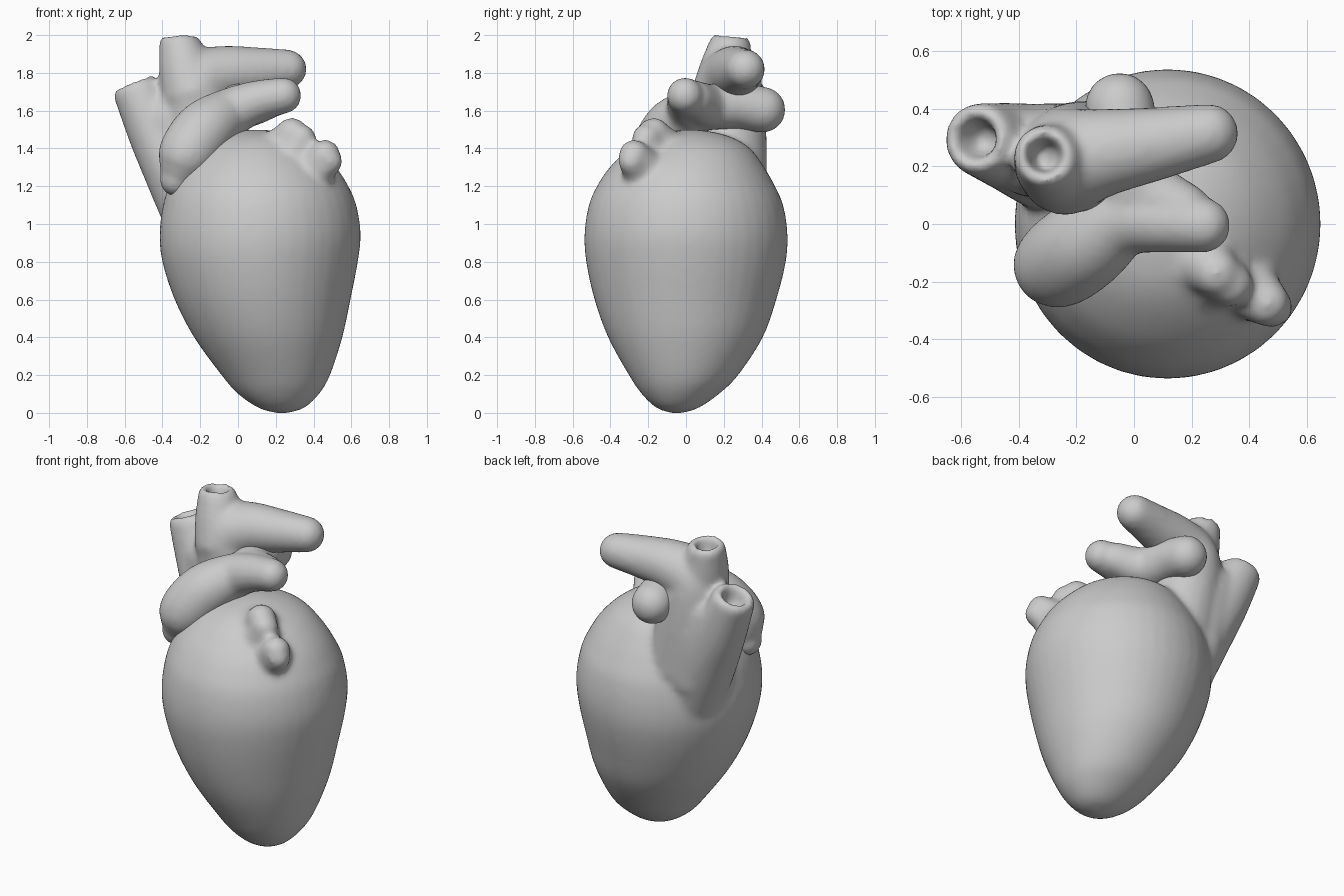
import bpy, bmesh, math
from mathutils import Vector

if "Cube" in bpy.data.objects:
    bpy.data.objects.remove(bpy.data.objects["Cube"])

SEG = 40


def spline(pts, steps=6):
    """Catmull-Rom through tuples of any length."""
    P = [Vector(p) for p in pts]
    out = []
    for i in range(len(P) - 1):
        a, b, c, d = P[max(i - 1, 0)], P[i], P[i + 1], P[min(i + 2, len(P) - 1)]
        for k in range(steps):
            t = k / steps
            out.append(0.5 * (2 * b + (c - a) * t + (2 * a - 5 * b + 4 * c - d) * t * t
                              + (3 * b - a - 3 * c + d) * t ** 3))
    return out + [P[-1]]


def skin(bm, rings):
    """Closed skin over rings of (centre, axis u, axis v)."""
    loops = []
    for c, u, v in rings:
        loops.append([bm.verts.new(c + u * math.cos(2 * math.pi * i / SEG)
                                   + v * math.sin(2 * math.pi * i / SEG)) for i in range(SEG)])
    for a, b in zip(loops, loops[1:]):
        for i in range(SEG):
            j = (i + 1) % SEG
            bm.faces.new((a[i], a[j], b[j], b[i]))
    bm.faces.new(loops[0][::-1])
    bm.faces.new(loops[-1])


def tube(bm, pts, mouth=None):
    """Tube along (x, y, z, radius); rounded ends, or a hollow mouth facing a direction."""
    st = [(Vector(p[:3]), p[3]) for p in (tuple(q) for q in spline(pts))]
    n = len(st)
    tans = [(st[min(i + 1, n - 1)][0] - st[max(i - 1, 0)][0]).normalized() for i in range(n)]
    if mouth:
        tans[-1] = Vector(mouth).normalized()
    seq = []
    c, r = st[0]
    for k in range(7):
        a = math.radians(88 - 14 * k)
        seq.append((c - tans[0] * r * math.sin(a), r * math.cos(a), tans[0]))
    seq += [(c, r, t) for (c, r), t in zip(st, tans)]
    c, r = st[-1]
    t = tans[-1]
    if mouth:
        for off, f in ((.025, .92), (.04, .76), (.03, .6), (-.03, .47), (-.08, .35), (-.09, .05)):
            seq.append((c + t * off, r * f, t))
    else:
        for k in range(1, 7):
            a = math.radians(14.6 * k)
            seq.append((c + t * r * math.sin(a), r * math.cos(a), t))
    rings, u = [], Vector((0.3, 1, 0.1))
    for c, r, t in seq:
        u = (u - t * u.dot(t)).normalized()
        rings.append((c, u * r, t.cross(u) * r))
    skin(bm, rings)


def finish(bm, name, voxel, iterations):
    """Fuse the overlapping shells and soften the joins."""
    bmesh.ops.recalc_face_normals(bm, faces=bm.faces)
    me = bpy.data.meshes.new(name)
    bm.to_mesh(me)
    bm.free()
    ob = bpy.data.objects.new(name, me)
    bpy.context.collection.objects.link(ob)
    m = ob.modifiers.new("fuse", 'REMESH')
    m.mode = 'VOXEL'
    m.voxel_size = voxel
    m.use_smooth_shade = True
    s = ob.modifiers.new("soften", 'SMOOTH')
    s.factor = 0.5
    s.iterations = iterations
    return ob


# Heart body: z, centre x, centre y, radius x, radius y
body = [(-.003, .23, -.05, .02, .02), (.025, .23, -.045, .12, .11), (.1, .215, -.03, .215, .205),
        (.2, .2, -.013, .288, .29), (.4, .16, -.003, .393, .41), (.6, .13, -.003, .466, .482),
        (.8, .117, 0, .518, .529), (.95, .117, 0, .533, .538), (1.1, .115, 0, .512, .515),
        (1.2, .11, 0, .475, .472), (1.3, .105, .005, .415, .41), (1.4, .1, .02, .315, .32),
        (1.46, .1, .02, .21, .22), (1.49, .1, .02, .11, .11), (1.5, .1, .02, .02, .02)]
bm = bmesh.new()
skin(bm, [(Vector((x, y, z)), Vector((rx, 0, 0)), Vector((0, ry, 0)))
          for z, x, y, rx, ry in spline(body)])

# Great vein on the left, open at the top
tube(bm, [(-.17, .2, .96, .19), (-.3, .23, 1.25, .185), (-.42, .265, 1.47, .158),
          (-.54, .295, 1.715, .127)], mouth=(-.4, .05, 1))

# Aorta: rising column that bends into the arch
tube(bm, [(-.14, .22, 1.2, .21), (-.2, .23, 1.5, .195), (-.215, .225, 1.72, .183),
          (-.1, .25, 1.79, .153), (.08, .28, 1.81, .128), (.26, .315, 1.82, .105)])

# Web of tissue between vein and aorta
tube(bm, [(-.24, .25, 1.15, .17), (-.3, .25, 1.4, .17), (-.36, .25, 1.55, .155)])

# Open branch on top of the arch
tube(bm, [(-.24, .2, 1.7, .17), (-.28, .215, 1.83, .142), (-.31, .235, 1.96, .11)],
     mouth=(-.05, .1, 1))

# Small lobes on the front right shoulder
tube(bm, [(.22, -.11, 1.37, .14), (.285, -.17, 1.48, .085)])
tube(bm, [(.3, -.19, 1.38, .11), (.335, -.21, 1.45, .08)])
tube(bm, [(.37, -.2, 1.26, .125), (.46, -.275, 1.365, .083)])
tube(bm, [(.4, -.23, 1.26, .1), (.485, -.29, 1.33, .07)])
finish(bm, "heart_body", 0.017, 14)

# Pulmonary trunk with its right and rear branches
bm = bmesh.new()
tube(bm, [(-.325, -.14, 1.235, .09), (-.3, -.14, 1.295, .127), (-.262, -.135, 1.38, .157),
          (-.17, -.07, 1.5, .16), (-.04, .015, 1.59, .132), (.1, .01, 1.65, .11),
          (.24, -.005, 1.68, .096)])
tube(bm, [(-.02, .03, 1.6, .115), (.0, .14, 1.62, .122), (-.03, .28, 1.625, .122),
          (-.05, .405, 1.605, .122)])
tube(bm, [(-.03, .18, 1.62, .115), (.06, .1, 1.63, .115), (.17, .045, 1.66, .1)])
finish(bm, "pulmonary_trunk", 0.016, 9)
